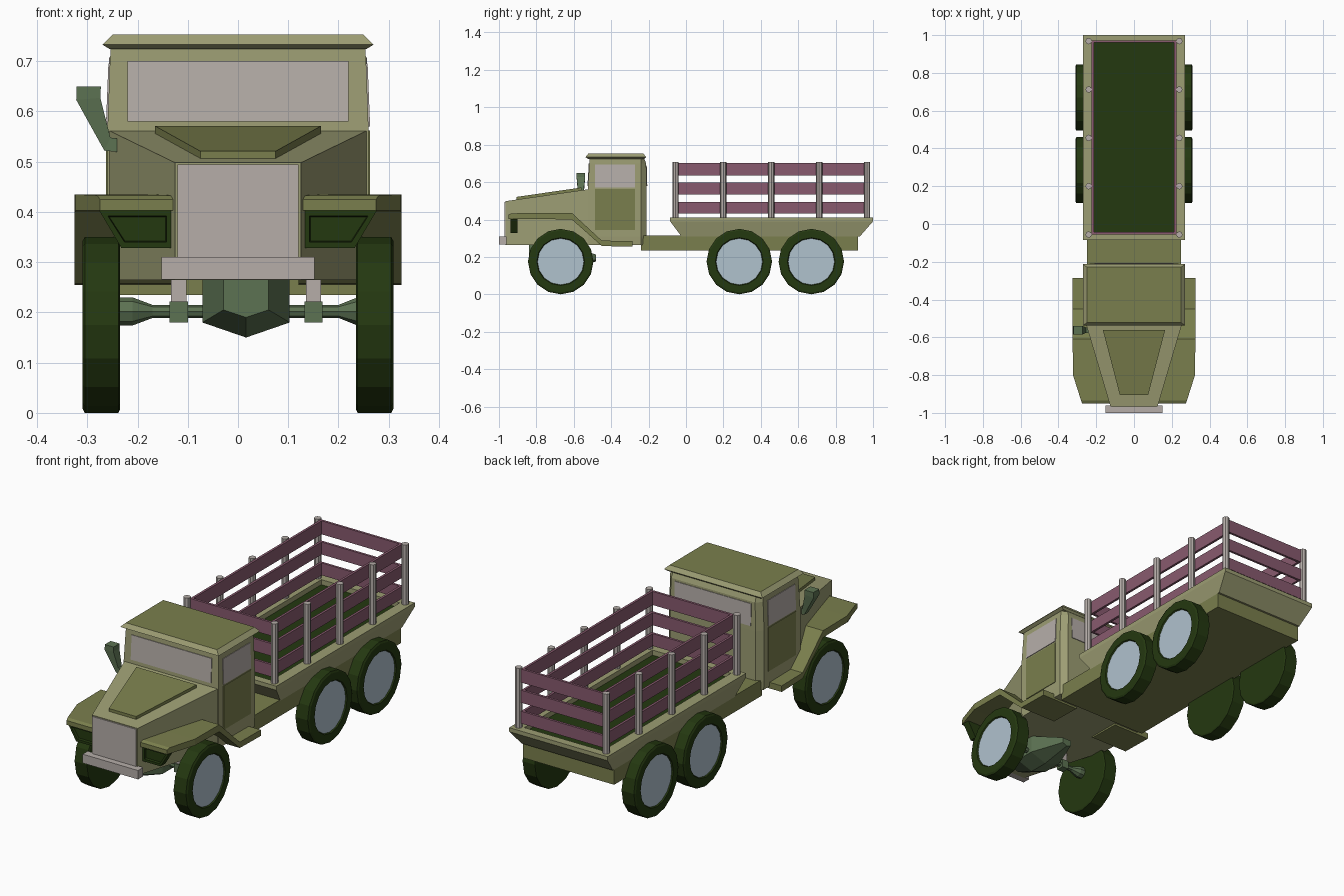
import bpy, bmesh, math
from mathutils import Vector


def material(name, r, g, b):
    lin = [(c / 255 / 12.92) if c < 11 else ((c / 255 + 0.055) / 1.055) ** 2.4 for c in (r, g, b)]
    m = bpy.data.materials.new(name)
    m.diffuse_color = (*lin, 1)
    return m


LIGHT = material("light olive", 156, 157, 115)
OLIVE = material("dark olive", 122, 127, 77)
TYRE = material("dark green", 36, 56, 16)
GREY = material("warm grey", 182, 174, 169)
HUB = material("pale blue", 176, 194, 206)
WOOD = material("plum slats", 136, 90, 110)
AXLE = material("mid green", 92, 114, 82)


def loft(name, rings, mat, end=None):
    """Skin a list of equal point rings and cap both ends; end colours the last cap."""
    bm = bmesh.new()
    vs = [[bm.verts.new(p) for p in ring] for ring in rings]
    n = len(rings[0])
    for a, b in zip(vs, vs[1:]):
        for i in range(n):
            j = (i + 1) % n
            bm.faces.new((a[i], a[j], b[j], b[i]))
    bm.faces.new(vs[0])
    cap = bm.faces.new(vs[-1])
    if end:
        cap.material_index = 1
    bmesh.ops.recalc_face_normals(bm, faces=bm.faces)
    me = bpy.data.meshes.new(name)
    bm.to_mesh(me)
    bm.free()
    me.materials.append(mat)
    if end:
        me.materials.append(end)
    ob = bpy.data.objects.new(name, me)
    bpy.context.collection.objects.link(ob)
    return ob


def rect_z(w, y0, y1, z):
    return [(-w, y0, z), (w, y0, z), (w, y1, z), (-w, y1, z)]


def rect_y(x0, x1, y, z0, z1):
    return [(x0, y, z0), (x1, y, z0), (x1, y, z1), (x0, y, z1)]


def box(name, x0, x1, y0, y1, z0, z1, mat):
    return loft(name, [rect_y(x0, x1, y0, z0, z1), rect_y(x0, x1, y1, z0, z1)], mat)


def plate(name, pts, offset, mat):
    o = Vector(offset)
    return loft(name, [[Vector(p) - o * 0.5 for p in pts], [Vector(p) + o for p in pts]], mat)


def circle_x(x, y, z, r, n):
    return [(x, y + r * math.sin(math.tau * i / n), z - r * math.cos(math.tau * i / n)) for i in range(n)]


# Chassis
box("chassis", -0.25, 0.25, -0.24, 0.92, 0.235, 0.315, OLIVE)

# Cargo bed: flared tub with rim and recessed floor
loft("cargo_bed", [rect_z(0.25, -0.025, 0.93, 0.31), rect_z(0.27, -0.085, 1.0, 0.39),
                   rect_z(0.27, -0.085, 1.0, 0.41), rect_z(0.215, -0.045, 0.96, 0.41),
                   rect_z(0.215, -0.045, 0.96, 0.385)], LIGHT, TYRE)

# Slatted fence around the bed
for z0, z1 in ((0.432, 0.493), (0.535, 0.597), (0.635, 0.702)):
    for s in (-1, 1):
        a, b = sorted((s * 0.213, s * 0.225))
        box("side_slat", a, b, -0.055, 0.972, z0, z1, WOOD)
    for y in (-0.055, 0.96):
        box("end_slat", -0.225, 0.225, y, y + 0.012, z0, z1, WOOD)
for s in (-1, 1):
    for i in range(5):
        y = -0.056 + i * 0.256
        loft("fence_post", [[(s * 0.24 + 0.017 * math.cos(math.tau * k / 8),
                              y + 0.017 * math.sin(math.tau * k / 8), z) for k in range(8)]
                            for z in (0.405, 0.707)], GREY)

# Cab with chamfered rear corners
def cab_ring(w, y0, y1, z):
    return [(-w, y0, z), (w, y0, z), (w, -0.24, z), (w - 0.025, y1, z), (0.025 - w, y1, z), (-w, -0.24, z)]


loft("cab", [cab_ring(0.258, -0.525, -0.215, 0.265), cab_ring(0.26, -0.525, -0.21, 0.31),
             cab_ring(0.26, -0.525, -0.21, 0.56), cab_ring(0.255, -0.517, -0.213, 0.70),
             cab_ring(0.253, -0.515, -0.225, 0.73)], LIGHT)
loft("roof", [rect_z(0.255, -0.522, -0.222, 0.724), rect_z(0.27, -0.538, -0.213, 0.733),
              rect_z(0.25, -0.522, -0.228, 0.753)], LIGHT, OLIVE)

# Windows and doors as thin plates
plate("windshield", [(-0.22, -0.524, 0.58), (0.22, -0.524, 0.58), (0.22, -0.517, 0.70), (-0.22, -0.517, 0.70)],
      (0, -0.003, 0), GREY)
plate("rear_window", [(-0.21, -0.21, 0.58), (0.21, -0.21, 0.58), (0.21, -0.213, 0.69), (-0.21, -0.213, 0.69)],
      (0, 0.003, 0), GREY)
for s in (-1, 1):
    plate("side_window", [(s * 0.26, -0.487, 0.57), (s * 0.26, -0.272, 0.57),
                          (s * 0.255, -0.272, 0.695), (s * 0.255, -0.487, 0.695)], (s * 0.003, 0, 0), GREY)
    plate("door", [(s * 0.26, -0.487, 0.345), (s * 0.26, -0.272, 0.345),
                   (s * 0.26, -0.272, 0.562), (s * 0.26, -0.487, 0.562)], (s * 0.003, 0, 0), OLIVE)

# Tapered hood, raised hood panel, grille and bumper
loft("hood", [rect_y(-0.125, 0.125, -0.965, 0.265, 0.498), rect_y(-0.257, 0.257, -0.52, 0.265, 0.562)], LIGHT)
panel = [(-0.165, -0.56, 0.556), (0.165, -0.56, 0.556), (0.075, -0.905, 0.506), (-0.075, -0.905, 0.506)]
plate("hood_panel", panel, (0, 0, 0.015), OLIVE)
box("grille", -0.12, 0.12, -0.97, -0.96, 0.31, 0.494, GREY)
box("bumper", -0.152, 0.152, -1.0, -0.96, 0.266, 0.31, GREY)

for s in (-1, 1):
    # Fender sweeping down into a running board: y, bottom, top, outer x
    stations = [(-0.95, 0.403, 0.425, 0.275), (-0.935, 0.403, 0.433, 0.28), (-0.80, 0.403, 0.435, 0.323),
                (-0.61, 0.40, 0.435, 0.325), (-0.45, 0.258, 0.287, 0.325), (-0.285, 0.255, 0.285, 0.325)]
    loft("fender", [rect_y(s * 0.12, s * x, y, z0, z1) for y, z0, z1, x in stations], OLIVE)

    # Headlight housing with inset face
    def lamp(y, d):
        return [(s * (0.13 + d), y, 0.404 - d), (s * (0.277 - 1.5 * d), y, 0.404 - d),
                (s * (0.232 - d / 2), y, 0.328 + d), (s * (0.13 + d), y, 0.328 + d)]
    loft("headlight", [lamp(-0.90, 0), lamp(-0.937, 0), lamp(-0.937, 0.012), lamp(-0.925, 0.014)], TYRE)

    # Wheels: tyre with pale disc on the outer side
    for y in (-0.67, 0.285, 0.67):
        loft("wheel", [circle_x(s * x, y, 0.175, r, 16) for x, r in
                       ((0.235, 0.168), (0.238, 0.175), (0.305, 0.175), (0.31, 0.166),
                        (0.31, 0.128), (0.304, 0.124))], TYRE, HUB)

# Front axle, differential, spring clamps and struts
loft("front_axle", [circle_x(x, -0.67, 0.202, r, 8) for x, r in
                    ((-0.238, 0.028), (-0.21, 0.028), (-0.17, 0.013), (0.2, 0.013), (0.238, 0.028))], AXLE)


def diff_ring(y, w, z0, z1, z2):
    c = 0.016
    return [(c - w, y, z2), (c - w, y, z1), (c, y, z0), (c + w, y, z1), (c + w, y, z2)]


loft("differential", [diff_ring(-0.84, 0.045, 0.19, 0.205, 0.268), diff_ring(-0.74, 0.087, 0.15, 0.18, 0.268),
                      diff_ring(-0.64, 0.087, 0.15, 0.18, 0.268), diff_ring(-0.48, 0.025, 0.175, 0.185, 0.212)], AXLE)
for x in (-0.118, 0.15):
    box("spring_clamp", x - 0.018, x + 0.018, -0.69, -0.65, 0.18, 0.222, AXLE)
    box("spring_strut", x - 0.015, x + 0.015, -0.685, -0.655, 0.22, 0.27, GREY)

# Exhaust stack on the left side: x, z, half width in x, half width in y, tilt in z
pipe = [(-0.225, 0.531, 0.0, 0.014, 0.013), (-0.26, 0.535, 0.006, 0.014, 0.013),
        (-0.298, 0.625, 0.024, 0.023, 0.002), (-0.297, 0.65, 0.024, 0.023, 0.0)]
loft("exhaust_stack", [[(x + hx, -0.562 - hy, z - t * -1), (x + hx, -0.562 + hy, z + t),
                        (x - hx, -0.562 + hy, z - t), (x - hx, -0.562 - hy, z - t)]
                       for x, z, hx, hy, t in pipe], AXLE)
